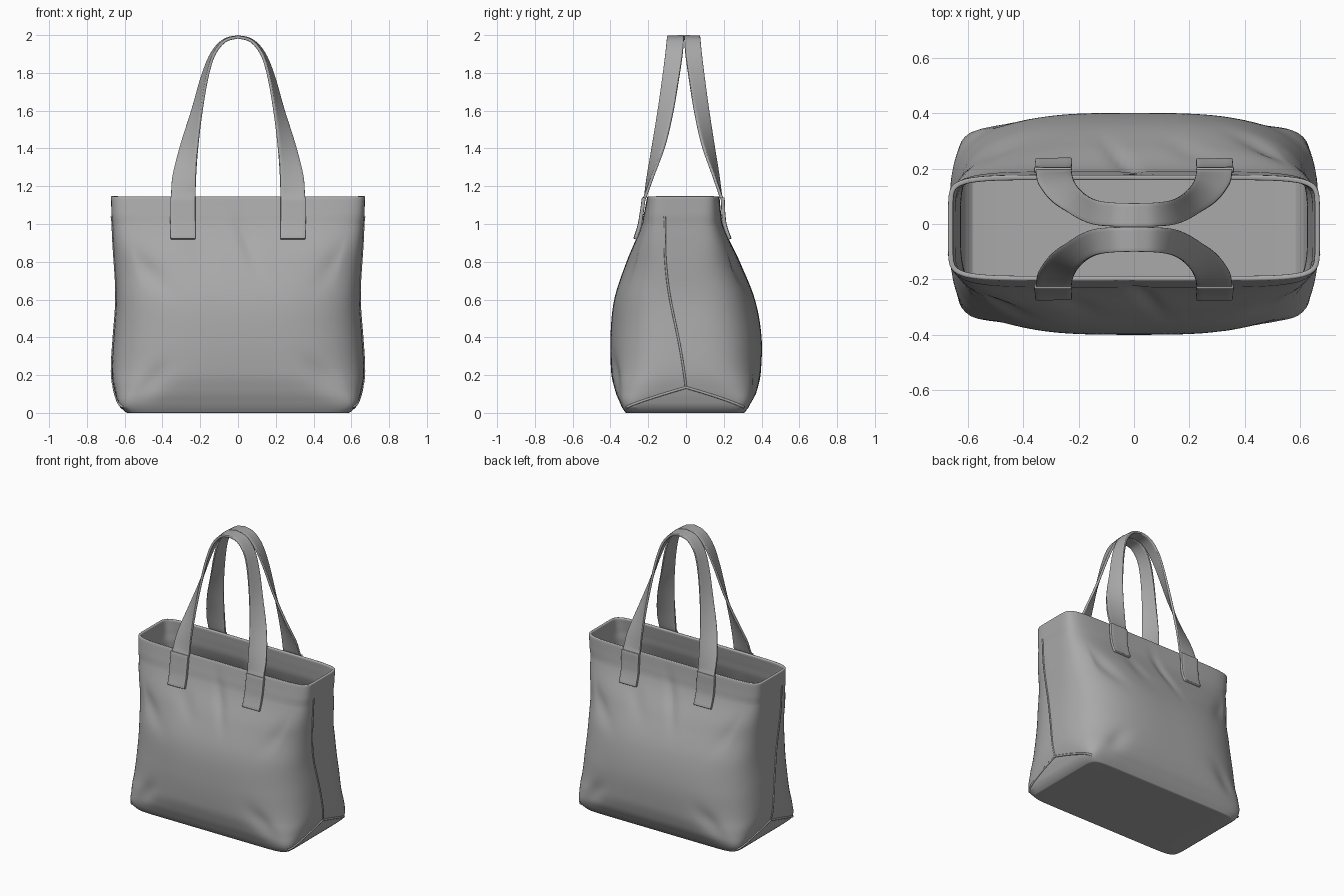
import bpy, bmesh, math
from mathutils import Vector

if "Cube" in bpy.data.objects:
    bpy.data.objects.remove(bpy.data.objects["Cube"])

grey = bpy.data.materials.new("grey_leather")
grey.use_nodes = True
COLOUR = (0.4, 0.4, 0.4, 1)
grey.diffuse_color = COLOUR
grey.node_tree.nodes["Principled BSDF"].inputs["Base Color"].default_value = COLOUR

# Bag cross-sections: height, half width, front y, back y, squareness
SECTIONS = [
    (0.00, 0.59, -0.32, 0.31, 14), (0.03, 0.625, -0.34, 0.332, 13),
    (0.10, 0.65, -0.37, 0.37, 6.5), (0.20, 0.668, -0.395, 0.395, 3.8),
    (0.40, 0.662, -0.40, 0.40, 3.1), (0.60, 0.655, -0.38, 0.365, 3.1),
    (0.80, 0.66, -0.315, 0.285, 3.6), (1.00, 0.665, -0.235, 0.195, 6),
    (1.15, 0.67, -0.20, 0.172, 8)]

# Soft fabric dents: x, z, length, width, tilt, depth
DENTS = [
    (-0.52, 0.78, 0.16, 0.05, -0.7, 0.03), (0.54, 0.82, 0.15, 0.05, 0.9, 0.02),
    (0.05, 0.90, 0.14, 0.03, -1.2, 0.015), (-0.46, 0.17, 0.10, 0.05, 0.8, 0.02),
    (0.46, 0.19, 0.12, 0.05, -0.7, 0.02), (-0.2, 0.84, 0.10, 0.05, -0.9, 0.01)]


def spline(points, t):
    """Catmull-Rom through points, t from 0 to 1."""
    f = t * (len(points) - 1)
    i = min(int(f), len(points) - 2)
    f -= i
    b, c = Vector(points[i]), Vector(points[i + 1])
    a = Vector(points[i - 1]) if i else 2 * b - c
    d = Vector(points[i + 2]) if i + 2 < len(points) else 2 * c - b
    return b + f / 2 * ((c - a) + f * ((2 * a - 5 * b + 4 * c - d) + f * (3 * (b - c) + d - a)))


def section(z):
    for i in range(len(SECTIONS) - 1):
        lo, hi = SECTIONS[i][0], SECTIONS[i + 1][0]
        if z <= hi:
            return spline(SECTIONS, (i + (z - lo) / (hi - lo)) / (len(SECTIONS) - 1))
    return Vector(SECTIONS[-1])


def skin(u, v, z):
    """Point on the bag; (u, v) lies on the edge of a unit square."""
    _, half, front, back, n = section(z)
    r = (abs(u) ** n + abs(v) ** n) ** (-1 / n)
    x, y = half * u * r, (front + back) / 2 + (back - front) / 2 * v * r
    if abs(v) > 0.99:
        for dx, dz, length, width, tilt, depth in DENTS:
            px, pz = -v * x - dx, z - dz
            along = (px * math.cos(tilt) + pz * math.sin(tilt)) / length
            across = (pz * math.cos(tilt) - px * math.sin(tilt)) / width
            y -= v * depth * math.exp(-along ** 2 - across ** 2) * (1 - u ** 4)
    else:
        # side panels sag slightly inwards
        x -= u * 0.01 * (1 - v * v) ** 2 * math.exp(-((z - 0.62) / 0.22) ** 2)
    # hem band stands slightly proud
    hem = min(max((z - 1.01) / 0.02, 0), 1)
    return Vector((x + 0.003 * u * hem, y + 0.004 * v * hem, z))


def make(name, bm):
    bmesh.ops.recalc_face_normals(bm, faces=bm.faces)
    mesh = bpy.data.meshes.new(name)
    bm.to_mesh(mesh)
    bm.free()
    obj = bpy.data.objects.new(name, mesh)
    bpy.context.collection.objects.link(obj)
    mesh.materials.append(grey)
    return obj


def smooth(obj, angle=40):
    bpy.ops.object.select_all(action='DESELECT')
    obj.select_set(True)
    bpy.context.view_layer.objects.active = obj
    bpy.ops.object.shade_smooth_by_angle(angle=math.radians(angle))


def loft(bm, rows, closed=False):
    rows = [[bm.verts.new(p) for p in row] for row in rows]
    for a, b in zip(rows, rows[1:]):
        count = len(a)
        for i in range(count if closed else count - 1):
            j = (i + 1) % count
            bm.faces.new((a[i], a[j], b[j], b[i]))
    return rows


def thicken(obj, thickness, offset, bevel):
    mod = obj.modifiers.new("thickness", 'SOLIDIFY')
    mod.thickness, mod.offset, mod.use_even_offset = thickness, offset, False
    mod = obj.modifiers.new("soft_edge", 'BEVEL')
    mod.width, mod.segments, mod.limit_method = bevel, 2, 'ANGLE'


# Bag body: open shell with a flat base
NX, NY = 64, 28
edge = [(-1 + 2 * i / NX, -1) for i in range(NX)] + [(1, -1 + 2 * i / NY) for i in range(NY)]
edge += [(-u, -v) for u, v in edge]
heights = [0, 0.012, 0.03] + [0.03 + 0.98 * i / 42 for i in range(1, 43)] + [1.03, 1.06, 1.1, 1.13, 1.147]
rings = [[skin(u, v, z) for u, v in edge] for z in heights]
base = [[Vector((p.x * s, p.y * s, 0.0)) for p in rings[0]] for s in (0.4, 0.8)]
bm = bmesh.new()
rows = loft(bm, base + rings, closed=True)
bm.faces.new(rows[0])
bag = make("bag_body", bm)
thicken(bag, 0.018, -1, 0.005)
smooth(bag)


def piping(name, points, radius):
    curve = bpy.data.curves.new(name, 'CURVE')
    curve.dimensions = '3D'
    curve.bevel_depth, curve.bevel_resolution = radius, 2
    line = curve.splines.new('POLY')
    line.points.add(len(points) - 1)
    for point, co in zip(line.points, points):
        point.co = (*co, 1)
    obj = bpy.data.objects.new(name, curve)
    bpy.context.collection.objects.link(obj)
    curve.materials.append(grey)


# Side seams and folded base gussets
for side, label in ((1, "left"), (-1, "right")):
    steps = [i / 30 for i in range(31)]
    piping(label + "_side_seam",
           [skin(side, -0.45 * t ** 1.2, 0.13 + 0.91 * t) for t in steps], 0.006)
    piping(label + "_gusset_seam",
           [skin(side, 1.9 * t - 0.95, 0.03 + 0.105 * (1 - abs(2 * t - 1))) for t in steps], 0.007)

# Handle edges from the rim to the crown: outer edge, inner edge
OUTER = [(0.355, -0.214, 1.15), (0.345, -0.173, 1.26), (0.302, -0.112, 1.42), (0.243, -0.068, 1.6),
         (0.19, -0.036, 1.78), (0.14, -0.018, 1.9), (0.075, -0.012, 1.972), (0, -0.011, 1.992)]
INNER = [(0.225, -0.214, 1.15), (0.222, -0.2, 1.26), (0.212, -0.175, 1.42), (0.192, -0.148, 1.6),
         (0.162, -0.124, 1.78), (0.125, -0.109, 1.9), (0.068, -0.102, 1.97), (0, -0.1, 1.99)]


def tab_row(x0, x1, z, v, lift):
    """Row of points lying just outside the bag face."""
    half = section(z)[1]
    row = [skin((x0 + (x1 - x0) * i / 6) / half, v, z) for i in range(7)]
    return [p + Vector((0, v * lift, 0)) for p in row]


for v, label in ((-1, "front"), (1, "back")):
    # Strap: half loop mirrored across the crown, ends sewn to the bag
    half = [tab_row(0.355, 0.225, z, v, 0.005 + 0.05 * max(z - 0.94, 0))
            for z in (0.94, 0.98, 1.02, 1.06, 1.1, 1.13)]
    for k in range(37):
        a, b = spline(OUTER, k / 36), spline(INNER, k / 36)
        if v > 0:
            a.y, b.y = -0.95 * a.y - 0.02, -0.95 * b.y - 0.02
        half.append([a.lerp(b, i / 6) for i in range(7)])
    other = [[Vector((-p.x, p.y, p.z)) for p in row] for row in reversed(half[:-1])]
    bm = bmesh.new()
    loft(bm, half + other)
    strap = make(label + "_handle", bm)
    thicken(strap, 0.016, 0, 0.004)
    smooth(strap)

    # Sewn end patches
    for s, side in ((1, "left"), (-1, "right")):
        bm = bmesh.new()
        loft(bm, [tab_row(s * 0.225, s * 0.36, 0.92 + 0.02 * k, v, 0.006 + 0.001 * k) for k in range(12)])
        patch = make(f"{label}_{side}_handle_patch", bm)
        thicken(patch, 0.02, 0, 0.004)
        smooth(patch)
